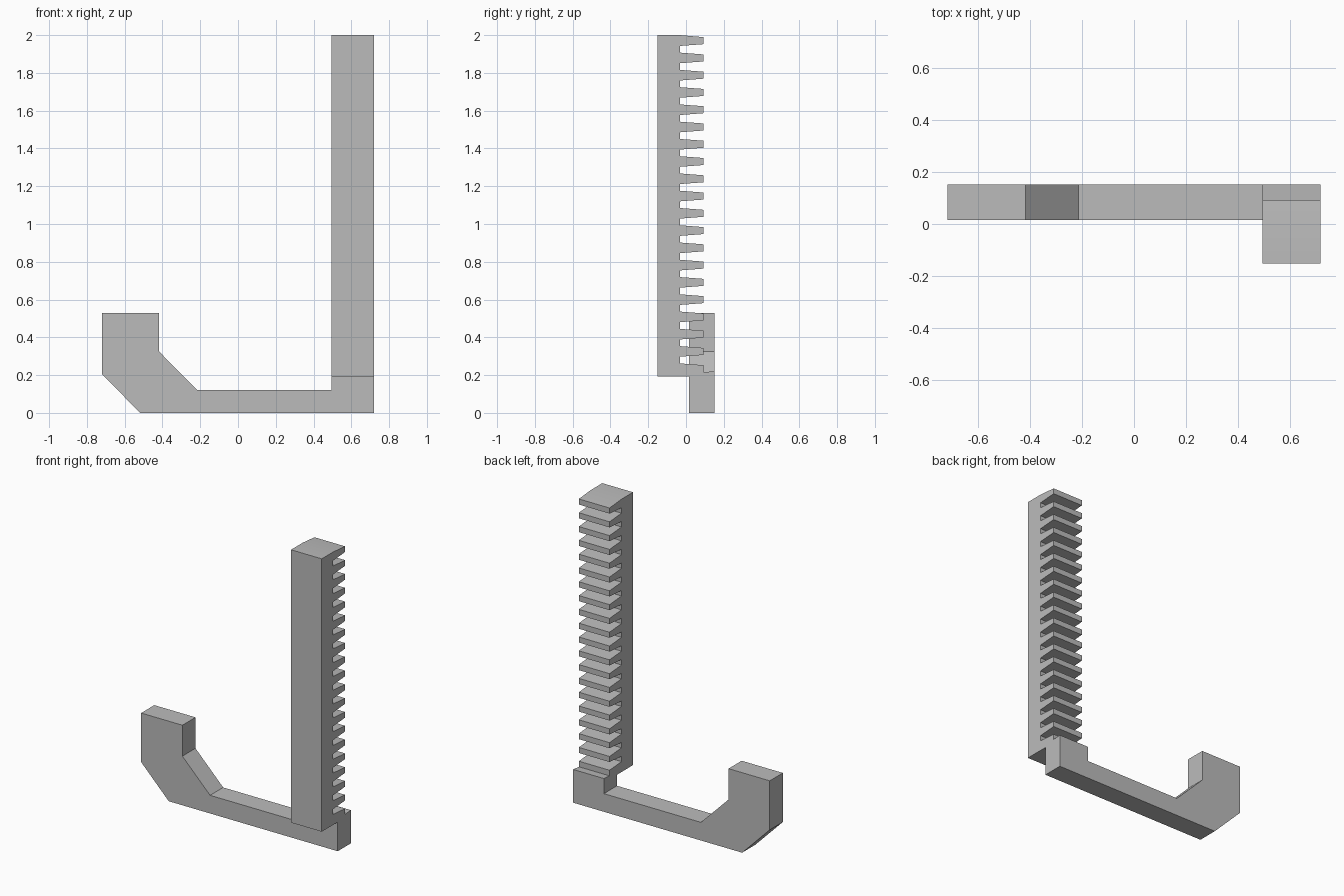
import bpy
import bmesh
import math
from mathutils import Vector

cube = bpy.data.objects.get("Cube")
if cube:
    bpy.data.objects.remove(cube, do_unlink=True)

GREY = (0.5, 0.5, 0.5, 1)
mat = bpy.data.materials.new("plain grey")
mat.use_nodes = True
mat.diffuse_color = GREY
mat.node_tree.nodes["Principled BSDF"].inputs["Base Color"].default_value = GREY


def extrude_profile(name, points, direction):
    """Extrude a closed planar outline along a vector."""
    bm = bmesh.new()
    face = bm.faces.new([bm.verts.new(p) for p in points])
    result = bmesh.ops.extrude_face_region(bm, geom=[face], use_keep_orig=True)
    moved = [g for g in result["geom"] if isinstance(g, bmesh.types.BMVert)]
    bmesh.ops.translate(bm, verts=moved, vec=Vector(direction))
    bmesh.ops.recalc_face_normals(bm, faces=bm.faces)
    mesh = bpy.data.meshes.new(name)
    bm.to_mesh(mesh)
    bm.free()
    mesh.materials.append(mat)
    obj = bpy.data.objects.new(name, mesh)
    bpy.context.collection.objects.link(obj)
    return obj


HALF_X, HALF_Y = 0.72, 0.152
RACK_X = 0.495      # inner side of the rack
ARM_Y = 0.015       # front of the hooked arm
ROOT_Y, TIP_Y = -0.032, 0.093
TEETH, PITCH, FIRST = 20, 0.0914, 0.234
ROOT_HALF, TIP_HALF = 0.028, 0.0185

# Hooked arm with chamfered corner
arm = [(-HALF_X, 0.53), (-HALF_X, 0.205), (-0.518, 0), (RACK_X, 0),
       (RACK_X, 0.12), (-0.215, 0.12), (-0.418, 0.325), (-0.418, 0.53)]
extrude_profile("hooked_arm", [(x, ARM_Y, z) for x, z in arm],
                (0, HALF_Y - ARM_Y, 0))

# Toothed rack with its foot, the lowest tooth resting on the foot
rack = [(-HALF_Y, 2), (-HALF_Y, 0.193), (ARM_Y, 0.193), (ARM_Y, 0),
        (HALF_Y, 0), (HALF_Y, 0.22), (TIP_Y, FIRST - TIP_HALF)]
for i in range(TEETH):
    z = FIRST + i * PITCH
    if i:
        rack += [(ROOT_Y, z - ROOT_HALF), (TIP_Y, z - TIP_HALF)]
    rack.append((TIP_Y, z + TIP_HALF))
    rack.append((ROOT_Y, min(z + ROOT_HALF, 2)))
rack[-1] = (ROOT_Y, 2)
rack_obj = extrude_profile("toothed_rack", [(RACK_X, y, z) for y, z in rack],
                           (HALF_X - RACK_X, 0, 0))

# Soft bend along the top of the rack, sharp edges elsewhere
bpy.ops.object.select_all(action="DESELECT")
rack_obj.select_set(True)
bpy.context.view_layer.objects.active = rack_obj
bpy.ops.object.shade_smooth_by_angle(angle=math.radians(30))
